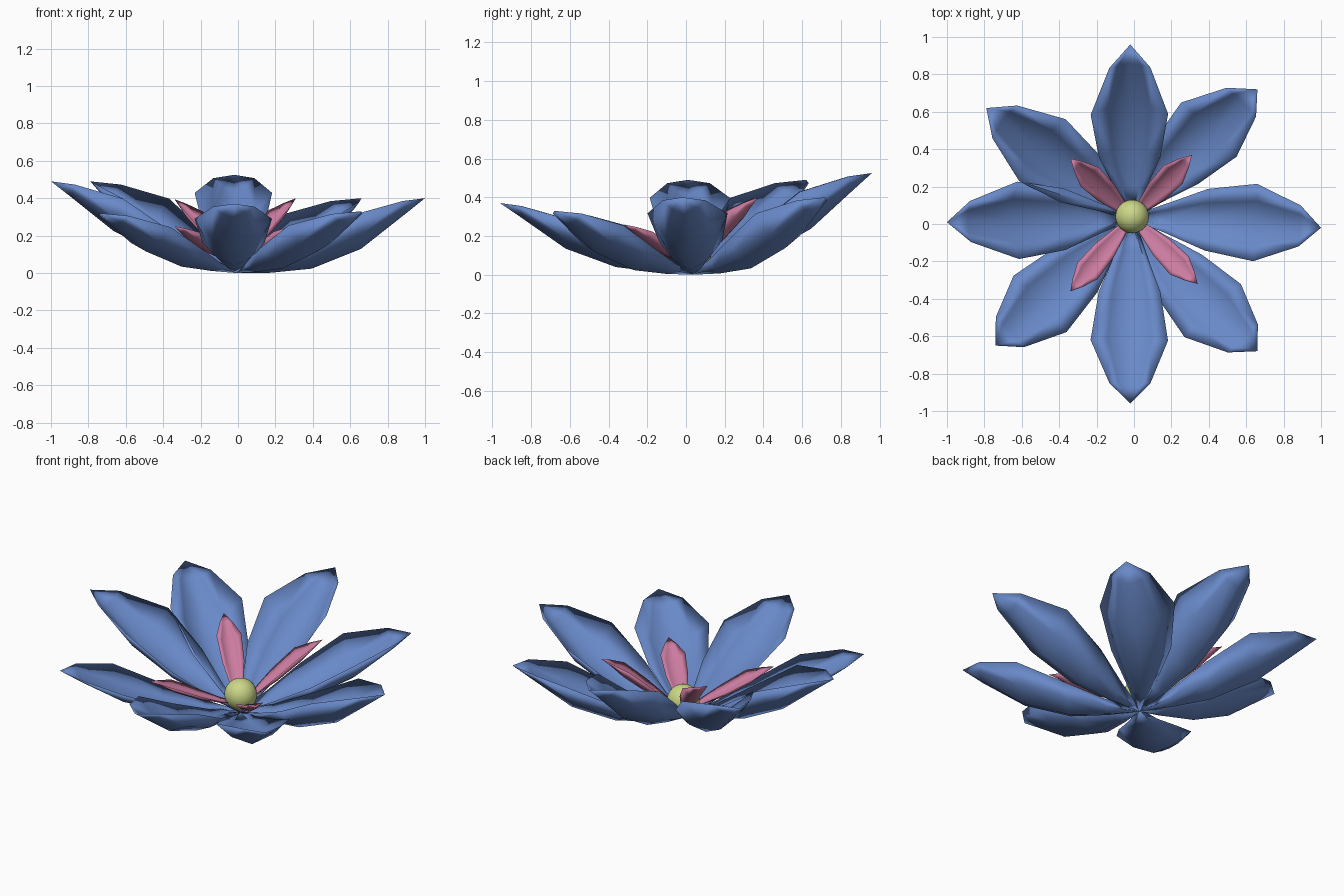
import bpy, bmesh, math
from mathutils import Vector

if "Cube" in bpy.data.objects:
    bpy.data.objects.remove(bpy.data.objects["Cube"])


def material(name, col):
    m = bpy.data.materials.new(name)
    m.diffuse_color = (*col, 1)
    m.use_nodes = True
    m.node_tree.nodes["Principled BSDF"].inputs["Base Color"].default_value = m.diffuse_color
    return m


BLUE = material("blue", (0.14, 0.25, 0.58))
PINK = material("pink", (0.60, 0.20, 0.35))
YELLOW = material("yellow", (0.60, 0.68, 0.24))
CENTRE = Vector((-0.01, 0.035))

# rows along a petal: fraction of length, half width, midline height, rim rise
OUTER = [(0.0, 0.012, 0.0, 0.01), (0.18, 0.078, 0.012, 0.055),
         (0.40, 0.165, 0.04, 0.12), (0.66, 0.207, 0.135, 0.155),
         (0.89, 0.11, 0.295, 0.06), (1.0, 0.0, 0.37, 0.0)]
INNER = [(0.0, 0.01, 0.06, 0.0), (0.2, 0.035, 0.075, 0.02),
         (0.45, 0.062, 0.115, 0.045), (0.72, 0.07, 0.18, 0.05),
         (0.88, 0.035, 0.235, 0.02), (1.0, 0.0, 0.27, 0.0)]
ACROSS = ((-1, 1), (-0.55, 0.36), (0, 0), (0.55, 0.36), (1, 1))


def petal(name, rows, tip, mat, gap, bend=0.0, sag=0.0):
    """Thin closed cup: creased outside and raised inside meeting at the rim."""
    axis = Vector(tip[:2]) - CENTRE
    length = axis.length
    axis.normalize()
    side = Vector((-axis.y, axis.x))
    lift = tip[2] - rows[-1][2]
    bm = bmesh.new()
    for layer in (0, 1):
        grid = []
        for t, w, z, rise in rows:
            line = []
            arch = math.sin(math.pi * t)
            for s, cup in ACROSS:
                up = rise * (1 + 1.5 * lift) * cup
                r = t * length - up * lift * 2
                p = CENTRE + axis * r + side * (s * w + bend * arch)
                h = max(z + lift * t + up - sag * arch * (1 - cup), 0)
                h += layer * gap * (1 - abs(s)) * arch
                line.append(bm.verts.new((p.x, p.y, h)))
            grid.append(line)
        for a, b in zip(grid, grid[1:]):
            for i in range(4):
                # mirrored diagonals, the same on both layers
                if i < 2:
                    tris = ((a[i], b[i], a[i + 1]), (b[i], b[i + 1], a[i + 1]))
                else:
                    tris = ((a[i], b[i], b[i + 1]), (a[i], b[i + 1], a[i + 1]))
                for f in tris:
                    bm.faces.new(f if layer == 0 else f[::-1])
    bmesh.ops.remove_doubles(bm, verts=bm.verts, dist=0.0005)
    bmesh.ops.recalc_face_normals(bm, faces=bm.faces)
    me = bpy.data.meshes.new(name)
    bm.to_mesh(me)
    bm.free()
    me.materials.append(mat)
    me.shade_smooth()
    bpy.context.collection.objects.link(bpy.data.objects.new(name, me))


# eight large outer petals, the flower leaning slightly forward
for i, (tip, bend, sag) in enumerate([
        ((1.0, -0.02, 0.40), 0.01, 0.03), ((0.66, 0.72, 0.40), 0.04, 0.02),
        ((-0.02, 0.96, 0.525), 0.01, 0.0), ((-0.79, 0.62, 0.49), 0.0, 0.0),
        ((-1.0, 0.01, 0.49), 0.0, -0.01), ((-0.74, -0.65, 0.32), 0.0, -0.015),
        ((-0.02, -0.96, 0.37), -0.01, 0.0), ((0.66, -0.68, 0.33), -0.03, 0.0)]):
    petal(f"outer_petal_{i + 1}", OUTER, tip, BLUE, 0.025, bend, sag)

# four small inner petals
for i, tip in enumerate([(0.31, 0.37, 0.40), (-0.34, 0.35, 0.395),
                         (-0.34, -0.36, 0.25), (0.34, -0.32, 0.26)]):
    petal(f"inner_petal_{i + 1}", INNER, tip, PINK, 0.015)

# round flower centre
bpy.ops.mesh.primitive_uv_sphere_add(segments=24, ring_count=16, radius=0.09,
                                     location=(-0.01, 0.04, 0.11))
ball = bpy.context.object
ball.name = "flower_centre"
ball.data.materials.append(YELLOW)
ball.data.shade_smooth()
